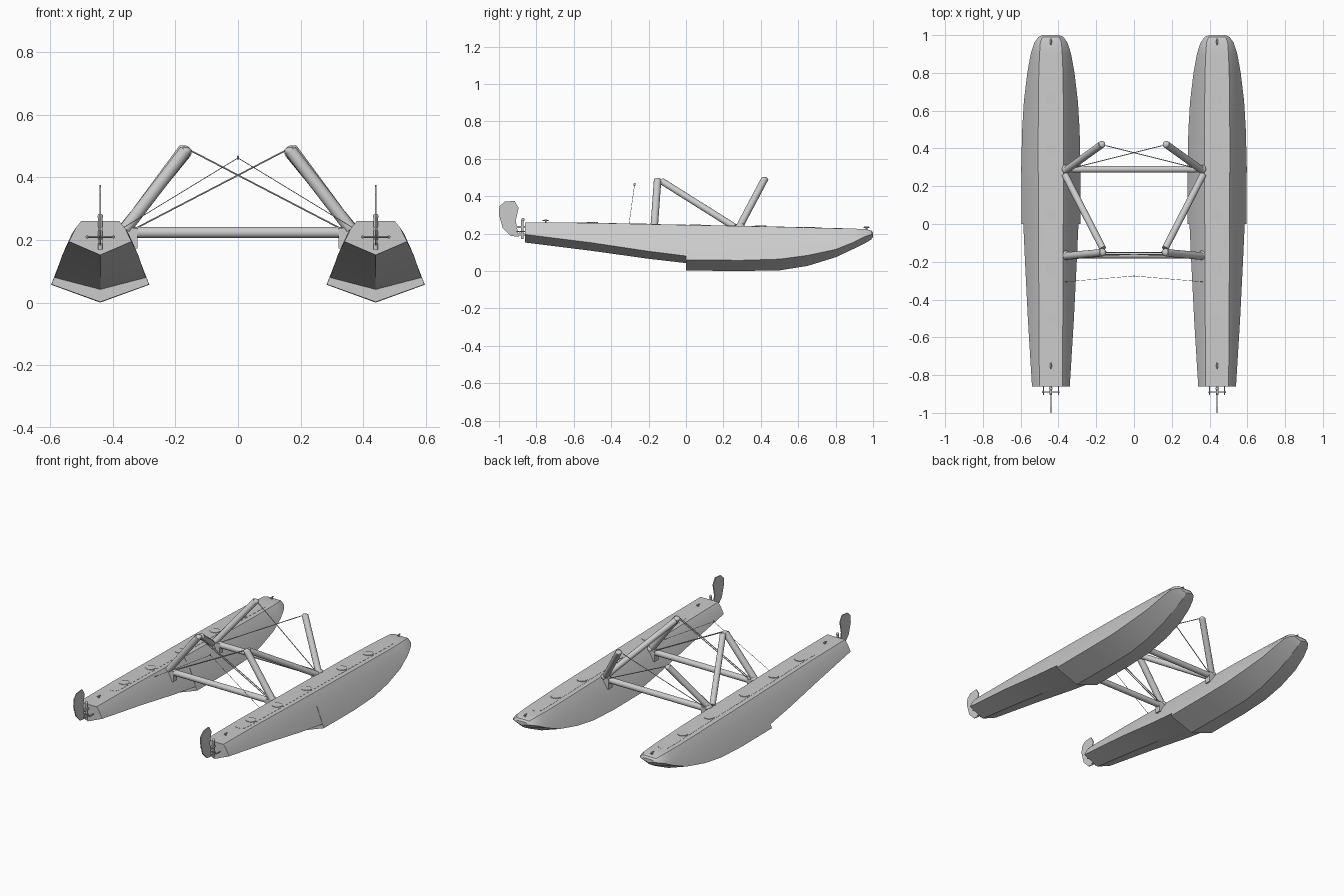
import bpy, bmesh, math
from mathutils import Vector

cube = bpy.data.objects.get("Cube")
if cube:
    bpy.data.objects.remove(cube)

grey = bpy.data.materials.new("light_grey_metal")
grey.use_nodes = True
COLOUR = (0.6, 0.6, 0.6, 1)
grey.diffuse_color = COLOUR
grey.node_tree.nodes["Principled BSDF"].inputs["Base Color"].default_value = COLOUR

FLOAT_X = 0.44


def finish(name, bm, angle=25):
    bmesh.ops.recalc_face_normals(bm, faces=bm.faces)
    me = bpy.data.meshes.new(name)
    bm.to_mesh(me)
    bm.free()
    me.materials.append(grey)
    me.shade_smooth()
    me.set_sharp_from_angle(angle=math.radians(angle))
    ob = bpy.data.objects.new(name, me)
    bpy.context.collection.objects.link(ob)
    return ob


def loft(name, rings):
    bm = bmesh.new()
    rows = [[bm.verts.new(p) for p in ring] for ring in rings]
    n = len(rows[0])
    for a, b in zip(rows, rows[1:]):
        for i in range(n):
            j = (i + 1) % n
            bm.faces.new((a[i], a[j], b[j], b[i]))
    bm.faces.new(rows[0])
    bm.faces.new(rows[-1])
    return finish(name, bm)


def tube(name, a, b, r, sides=16):
    a, b = Vector(a), Vector(b)
    bm = bmesh.new()
    bmesh.ops.create_cone(bm, cap_ends=True, segments=sides, radius1=r, radius2=r,
                          depth=(b - a).length)
    ob = finish(name, bm, 40)
    ob.location = (a + b) / 2
    ob.rotation_mode = 'QUATERNION'
    ob.rotation_quaternion = (b - a).to_track_quat('Z', 'Y')
    return ob


def ball(name, centre, size):
    bm = bmesh.new()
    bmesh.ops.create_uvsphere(bm, u_segments=12, v_segments=8, radius=1)
    bmesh.ops.scale(bm, vec=size, verts=bm.verts)
    bmesh.ops.translate(bm, vec=centre, verts=bm.verts)
    return finish(name, bm, 60)


def box(name, centre, size):
    bm = bmesh.new()
    bmesh.ops.create_cube(bm, size=1)
    bmesh.ops.scale(bm, vec=size, verts=bm.verts)
    bmesh.ops.translate(bm, vec=centre, verts=bm.verts)
    return finish(name, bm)


# Hull stations: y, deck half width, deck z, chine half width, chine z, keel z
STATIONS = [
    (-0.86, .061, .260, .100, .195, .152), (-0.50, .063, .257, .122, .150, .107),
    (-0.20, .065, .250, .137, .105, .065), (0, .065, .246, .146, .080, .042),
    (0, .066, .246, .156, .058, .002), (0.30, .067, .240, .157, .057, 0),
    (0.50, .067, .236, .152, .063, .003), (0.65, .066, .232, .143, .083, .027),
    (0.80, .064, .228, .125, .115, .073), (0.90, .060, .226, .107, .155, .120),
    (0.96, .056, .224, .088, .185, .150), (0.99, .045, .216, .066, .194, .168),
    (1.00, .034, .205, .045, .196, .182)]


def deck_z(y):
    for a, b in zip(STATIONS, STATIONS[1:]):
        if a[0] <= y <= b[0] and b[0] > a[0]:
            return a[2] + (b[2] - a[2]) * (y - a[0]) / (b[0] - a[0])
    return STATIONS[0][2]


def section(x, station):
    y, dw, dz, cw, cz, kz = station
    sw = dw + (cw - dw) * 0.4 + (dz - cz) * 0.04
    sz = dz + (cz - dz) * 0.35
    half = [(cw, cz), (sw, sz), (dw, dz)]
    pts = [(0, kz)] + half + [(-w, z) for w, z in reversed(half)]
    return [(x + w, y, z) for w, z in pts]


def walkway(name, x):
    # Thin strip with rounded ends following the deck
    bm = bmesh.new()
    r, y0, y1, steps = 0.037, -0.63, 0.88, 40
    rows = []
    for i in range(steps + 1):
        y = (y0 + y1) / 2 - (y1 - y0) / 2 * math.cos(math.pi * i / steps)
        end = min(y - y0, y1 - y)
        w = r if end >= r else math.sqrt(max(r * r - (r - end) ** 2, 1e-5))
        z = deck_z(y)
        rows.append([(x - w, y, z - .004), (x + w, y, z - .004),
                     (x + w, y, z + .001), (x - w, y, z + .001)])
    bm.free()
    return loft(name, rows)


RUDDER = [(-.97, .37), (-.917, .375), (-.895, .338), (-.91, .268), (-.895, .182),
          (-.938, .188), (-.98, .23), (-1.0, .30), (-.998, .345)]

for s, side in ((1, "left"), (-1, "right")):
    x = s * FLOAT_X

    # Float hull, deck strip and hatch covers
    loft(side + "_float_hull", [section(x, st) for st in STATIONS])
    walkway(side + "_deck_strip", x)
    for i, y in enumerate((-.50, -.24, .05, .40, .66)):
        z = deck_z(y)
        tube(f"{side}_hatch_cover_{i + 1}", (x, y, z - .004), (x, y, z + .004), .03, 24)

    # Mooring cleats
    for end, y in (("bow", .965), ("stern", -.75)):
        z = deck_z(y)
        tube(f"{side}_{end}_cleat_post", (x, y, z - .005), (x, y, z + .01), .005, 8)
        ball(f"{side}_{end}_cleat_bar", (x, y, z + .011), (.005, .018, .004))

    # Water rudder with its hinge and steering yoke
    loft(side + "_rudder_blade", [[(x + t, y, z) for y, z in RUDDER] for t in (-.003, .003)])
    tube(side + "_rudder_post", (x, -.875, .17), (x, -.875, .275), .007, 10)
    ball(side + "_rudder_post_cap", (x, -.872, .275), (.009, .009, .009))
    for z in (.195, .235):
        box(side + "_rudder_hinge", (x, -.88, z), (.014, .05, .012))
    tube(side + "_rudder_yoke", (x - .045, -.89, .21), (x + .045, -.89, .21), .003, 8)
    for k in (-1, 1):
        tube(side + "_yoke_arm", (x + k * .04, -.905, .21), (x + k * .04, -.86, .21), .003, 8)
        ball(side + "_yoke_end", (x + k * .042, -.89, .21), (.005, .005, .005))

    # Mounting struts
    tube(side + "_bow_strut", (s * .36, .285, .235), (s * .172, .42, .49), .019)
    tube(side + "_stern_strut", (s * .36, -.17, .235), (s * .168, -.152, .485), .02)
    tube(side + "_diagonal_strut", (s * .365, .26, .235), (s * .165, -.13, .48), .018)

    # Fittings at the strut feet and heads
    for end, y in (("bow", .29), ("stern", -.165)):
        box(f"{side}_{end}_spar_bracket", (s * .343, y, .205), (.045, .036, .066))
        ball(f"{side}_{end}_strut_foot", (s * .36, y, .238), (.022, .024, .018))
    ball(side + "_bow_strut_head", (s * .172, .42, .488), (.02, .02, .014))
    ball(side + "_stern_strut_head", (s * .168, -.15, .483), (.021, .021, .014))

    # Crossed bracing wires and thin rudder cables
    tube(side + "_bow_brace_wire", (s * .15, .415, .485), (-s * .35, .29, .225), .0025, 6)
    for dy in (-.006, .006):
        tube(side + "_stern_brace_wire", (s * .15, -.155 + dy, .485),
             (-s * .35, -.16 + dy, .225), .0025, 6)
    tube(side + "_rudder_cable", (s * .365, -.306, .24), (0, -.275, .462), .0012, 6)

# Cross spars between the floats
for end, y in (("bow", .29), ("stern", -.165)):
    tube(end + "_cross_spar", (-.37, y, .224), (.37, y, .224), .018)
ball("cable_pulley", (0, -.275, .463), (.003, .006, .008))
